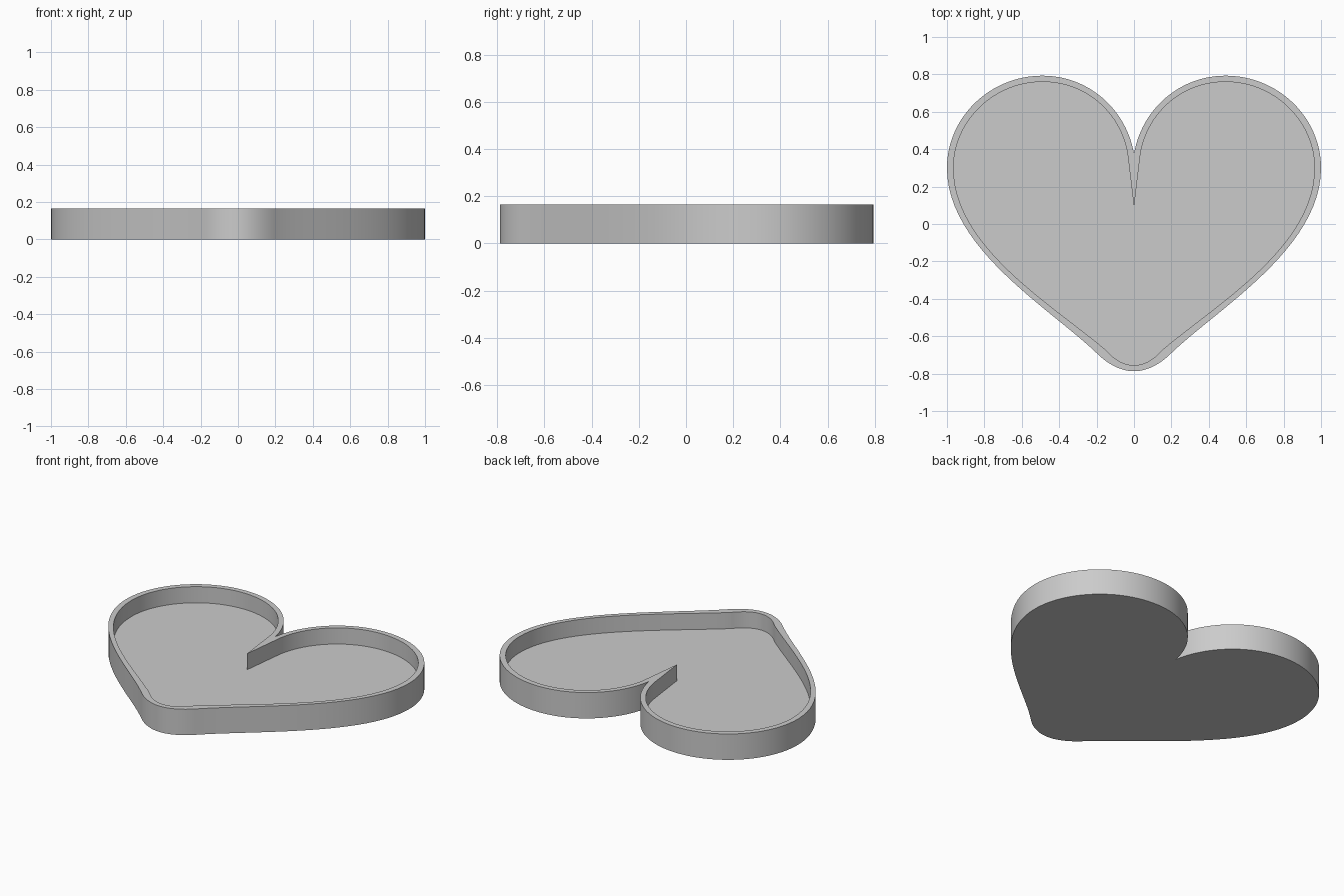
import bpy, bmesh, math
from mathutils import Vector
from mathutils.geometry import interpolate_bezier

cube = bpy.data.objects.get("Cube")
if cube:
    bpy.data.objects.remove(cube, do_unlink=True)

HEIGHT = 0.165
FLOOR = 0.062
STEPS = 25


def half_outline(start, knots):
    """Right half from the notch to the bottom tip; knots are (handle, handle, end)."""
    points = [Vector(start)]
    for h1, h2, end in knots:
        curve = interpolate_bezier(points[-1], Vector(h1), Vector(h2), Vector(end), STEPS)
        points += [p.copy() for p in curve[1:]]
    return points


def closed_loop(half):
    """Mirror the half outline across x = 0."""
    return half + [Vector((-p.x, p.y)) for p in reversed(half[1:-1])]


# Outer heart, with the notch point doubled to pair with the inner V
outer = half_outline((0, 0.375), [
    ((0.04, 0.61), (0.24, 0.793), (0.49, 0.793)),
    ((0.77, 0.793), (1, 0.57), (1, 0.30)),
    ((1, -0.13), (0.45, -0.45), (0.20, -0.69)),
    ((0.14, -0.75), (0.07, -0.787), (0, -0.787)),
])
outer.insert(0, outer[0].copy())

# Inner heart, with a deeper pointed notch
inner = half_outline((0.035, 0.38), [
    ((0.075, 0.60), (0.26, 0.76), (0.49, 0.76)),
    ((0.75, 0.76), (0.965, 0.55), (0.965, 0.30)),
    ((0.965, -0.12), (0.448, -0.423), (0.155, -0.67)),
    ((0.11, -0.72), (0.06, -0.755), (0, -0.755)),
])
inner.insert(0, Vector((0, 0.09)))

# Tray: bottom, outer wall, rim, inner wall and floor
bm = bmesh.new()
levels = [(outer, 0), (outer, HEIGHT), (inner, HEIGHT), (inner, FLOOR)]
rings = [[bm.verts.new((p.x, p.y, z)) for p in closed_loop(half)] for half, z in levels]
for low, high in zip(rings, rings[1:]):
    for i in range(len(low)):
        j = (i + 1) % len(low)
        bm.faces.new((low[i], low[j], high[j], high[i]))
bm.faces.new(rings[0])
bm.faces.new(rings[-1])
bmesh.ops.remove_doubles(bm, verts=bm.verts, dist=0.0001)
bmesh.ops.recalc_face_normals(bm, faces=bm.faces)

mesh = bpy.data.meshes.new("heart_tray")
bm.to_mesh(mesh)
bm.free()
tray = bpy.data.objects.new("heart_tray", mesh)
bpy.context.collection.objects.link(tray)

# Plain grey material
grey = bpy.data.materials.new("light_grey")
grey.use_nodes = True
color = (0.6, 0.6, 0.6, 1)
grey.diffuse_color = color
grey.node_tree.nodes["Principled BSDF"].inputs["Base Color"].default_value = color
mesh.materials.append(grey)

# Smooth walls with crisp rims
bpy.ops.object.select_all(action='DESELECT')
tray.select_set(True)
bpy.context.view_layer.objects.active = tray
bpy.ops.object.shade_smooth_by_angle(angle=math.radians(30))
